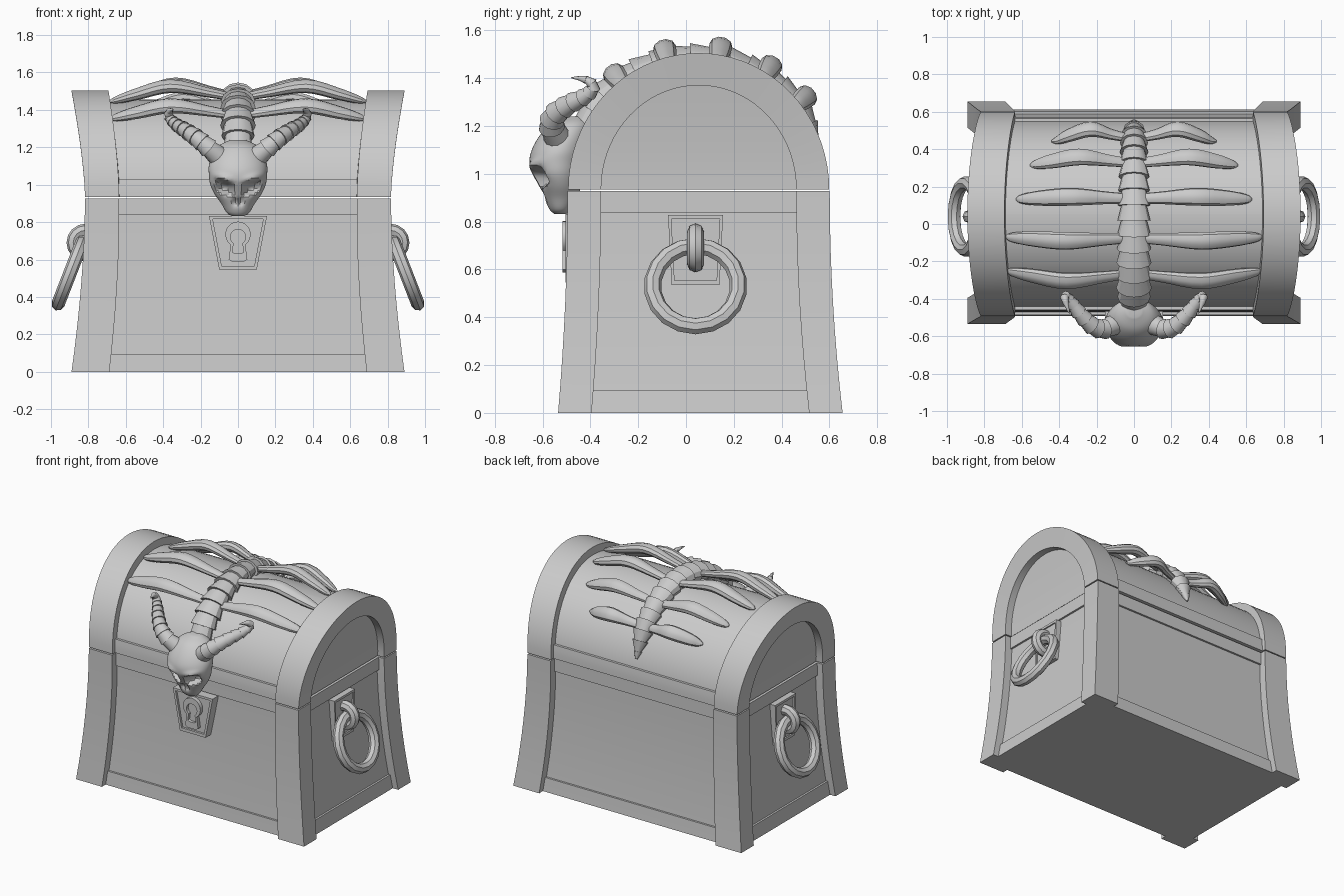
import bpy, bmesh
from math import sin, cos, pi, radians, exp, sqrt
from mathutils import Vector

if "Cube" in bpy.data.objects:
    bpy.data.objects.remove(bpy.data.objects["Cube"])


def loft(name, rings, closed=True):
    """Skin equal-length point rings, cap both ends, smooth by angle."""
    bm = bmesh.new()
    vs = [[bm.verts.new(p) for p in r] for r in rings]
    n = len(rings[0])
    for a, b in zip(vs, vs[1:]):
        for i in range(n):
            j = (i + 1) % n
            bm.faces.new((a[i], a[j], b[j], b[i]))
    bm.faces.new(vs[0])
    bm.faces.new(vs[-1])
    bmesh.ops.recalc_face_normals(bm, faces=bm.faces)
    me = bpy.data.meshes.new(name)
    bm.to_mesh(me)
    bm.free()
    ob = bpy.data.objects.new(name, me)
    bpy.context.collection.objects.link(ob)
    smooth(ob)
    return ob


def smooth(ob):
    bpy.ops.object.select_all(action='DESELECT')
    ob.select_set(True)
    bpy.context.view_layer.objects.active = ob
    bpy.ops.object.shade_smooth_by_angle(angle=radians(32))


def box_loft(name, levels):
    """levels: (z, x0, x1, y0, y1)"""
    return loft(name, [[(x0, y0, z), (x1, y0, z), (x1, y1, z), (x0, y1, z)]
                       for z, x0, x1, y0, y1 in levels])


def spline(pts, u):
    """Catmull-Rom through tuples of any size, u in 0..1."""
    n = len(pts) - 1
    k = min(int(u * n), n - 1)
    t = u * n - k
    p0, p1, p2, p3 = (pts[min(max(k + d, 0), n)] for d in (-1, 0, 1, 2))
    return [b + .5 * t * (c - a + t * (2 * a - 5 * b + 4 * c - d + t * (3 * (b - c) + d - a)))
            for a, b, c, d in zip(p0, p1, p2, p3)]


def sweep(name, path, up, n=12):
    """path: (x, y, z, side radius, up radius)"""
    pts = [Vector(p[:3]) for p in path]
    up, rings = Vector(up), []
    for i, p in enumerate(pts):
        t = (pts[min(i + 2, len(pts) - 1)] - pts[max(i - 2, 0)]).normalized()
        side = t.cross(up).normalized()
        up = side.cross(t)
        rings.append([p + side * path[i][3] * cos(a) + up * path[i][4] * sin(a)
                      for a in (2 * pi * k / n for k in range(n))])
    return loft(name, rings)


def stepped(path, count, wide=1.1, narrow=.86):
    """Sample a path as overlapping flared segments."""
    out = []
    for i in range(count + 1):
        x, y, z, a, b = spline(path, i / count)
        if i:
            out.append((x, y, z, a * narrow, b * narrow))
        if i < count:
            out.append((x, y, z, a * wide, b * wide))
    return out


# ---- chest body: flared core, rim strips and corner posts
TOP = .927
def hx(z): return .818 + .072 * (1 - z / .93) ** 1.8
def hy(z): return .548 + .047 * (1 - z / .93) ** 2
def cy(z): return .053 + .007 * (1 - z / .93) ** 2

def inset_body(name, z0, z1, d, n=8):
    lv = []
    for i in range(n + 1):
        z = z0 + (z1 - z0) * i / n
        x, y, c = hx(z) - d, hy(z) - d, cy(z)
        lv.append((z, -x, x, c - y, c + y))
    return box_loft(name, lv)

inset_body("body_core", .005, TOP - .004, .056)
inset_body("base_strip", 0, .095, .042, 3)
inset_body("body_top_strip", .838, TOP, .042, 2)
for sx in (-1, 1):
    for sy in (-1, 1):
        lv = []
        for i in range(9):
            z = TOP * i / 8
            x, y, c = hx(z), hy(z), cy(z)
            w = .182 + .02 * (1 - i / 8)
            lv.append((z, sx * (x - w), sx * x, c + sy * (y - .14), c + sy * y))
        box_loft("corner_post", lv)

# ---- lid: barrel, lower strip and flared end arches
CY, CZ = .053, .935
def lid_x(z): return .818 + .072 * max(0, (z - .93) / .57) ** 1.5

lv = []
for i in range(19):
    a = radians(89.5) * i / 18
    z = CZ + .52 * sin(a)
    x, y = lid_x(z) - .05, .503 * cos(a)
    lv.append((z, -x, x, CY - y, CY + y))
box_loft("lid_barrel", lv)
lv = []
for i in range(4):
    z = CZ + .093 * i / 3
    y = .52 * sqrt(1 - ((z - CZ) / .54) ** 2)
    lv.append((z, -.7, .7, CY - y, CY + y))
box_loft("lid_strip", lv)
for s in (-1, 1):
    rings = []
    for i in range(37):
        a = pi * i / 36
        yo, zo = CY + .546 * cos(a), CZ + .57 * sin(a)
        yi, zi = CY + .408 * cos(a), CZ + .435 * sin(a)
        rings.append([(s * (lid_x(zo) - .182 - .016 * sin(a)), yo, zo), (s * lid_x(zo), yo, zo),
                      (s * lid_x(zi), yi, zi), (s * (lid_x(zi) - .19), yi, zi)])
    loft("lid_end_arch", rings)


# ---- lock and handle hardware
def plate(name, outline, centre, scale, d0, d1, d2, place):
    """Outline slab with a recessed inner panel."""
    def ring(k, d):
        return [place(centre[0] + (u - centre[0]) * k, centre[1] + (v - centre[1]) * k, d)
                for u, v in outline]
    return loft(name, [ring(1, d0), ring(1, d1), ring(scale, d1), ring(scale, d2)])

def front(u, v, d): return (u, d, v)

plate("lock_plate", [(-.155, .832), (.155, .832), (.1, .545), (-.1, .545)], (0, .71), .87,
      -.43, -.505, -.49, front)
keyhole = [(.068 * sin(a), .735 + .068 * cos(a))
           for a in (radians(-145 + 290 * k / 16) for k in range(17))]
keyhole += [(.05, .6), (.03, .588), (-.03, .588), (-.05, .6)]
plate("keyhole_plate", keyhole, (0, .7), .6, -.48, -.517, -.497, front)

for s in (-1, 1):
    plate("handle_plate", [(-.115, .827), (.115, .827), (.1, .535), (-.1, .535)], (0, .69), .88,
          .74, .805, .795, lambda u, v, d: (s * d, .04 + u, v))
    bpy.ops.mesh.primitive_torus_add(major_segments=16, minor_segments=8, major_radius=.066,
        minor_radius=.036, location=(s * .815, .04, .69), rotation=(pi / 2, 0, 0))
    bpy.context.object.name = "handle_loop"
    smooth(bpy.context.object)
    bpy.ops.mesh.primitive_torus_add(major_segments=18, minor_segments=8, major_radius=.18,
        minor_radius=.036, location=(s * .897, .04, .53), rotation=(0, s * 1.2, 0))
    bpy.context.object.name = "handle_ring"
    smooth(bpy.context.object)

# ---- skull: (z, half width, front y, back y), then sockets pressed in
prof = [(.832, .03, -.55, -.5), (.85, .06, -.57, -.48), (.9, .09, -.595, -.45),
        (.95, .125, -.615, -.44), (1.0, .148, -.642, -.43), (1.05, .155, -.655, -.42),
        (1.1, .156, -.645, -.41), (1.16, .138, -.612, -.4), (1.21, .1, -.565, -.4),
        (1.24, .04, -.5, -.43)]
rings = []
for i in range(41):
    z, w, yf, yb = spline(prof, i / 40)
    ring = []
    for k in range(48):
        a = 2 * pi * k / 48
        x, y = w * cos(a), (yf + yb) / 2 + (yb - yf) / 2 * sin(a)
        if y < (yf + yb) / 2:
            ax = abs(x)
            ze = z - (.985 + .3 * (ax - .07))
            y += .075 * exp(-((ax - .072) / .04) ** 4 - (ze / .03) ** 4)
            y -= .014 * exp(-((ax - .08) / .05) ** 2 - ((ze - .05) / .018) ** 2)
            y += .03 * exp(-((ax - .014) / .012) ** 2 - ((z - .91) / .02) ** 2)
        ring.append((x, y, z))
    rings.append(ring)
loft("skull", rings)

# ---- curled, ringed horns
for s in (-1, 1):
    horn = [(.08, -.52, 1.13, .052, .052), (.15, -.56, 1.19, .052, .052),
            (.215, -.55, 1.245, .048, .048), (.28, -.49, 1.29, .042, .042),
            (.335, -.42, 1.325, .034, .034), (.37, -.385, 1.365, .025, .025),
            (.365, -.42, 1.395, .016, .016), (.345, -.48, 1.402, .002, .002)]
    sweep("horn", stepped([(s * p[0],) + p[1:] for p in horn], 13, 1.07, .9), (0, 0, 1))

# ---- spine of overlapping vertebrae
def arch(x, deg, off):
    a = radians(deg)
    return (x, CY + (.503 + off) * cos(a), CZ + (.52 + off) * sin(a))

spine = [arch(0, d, o) + r for d, o, r in (
    (158, .03, (.06, .05)), (140, .04, (.085, .065)), (118, .03, (.085, .065)),
    (96, .025, (.08, .062)), (74, .025, (.076, .06)), (52, .025, (.07, .058)),
    (34, .025, (.06, .05)), (17, .02, (.008, .008)))]
sweep("spine", stepped(spine, 18), (0, -1, .4))

# ---- five pairs of bent ribs
for deg, reach in ((40, .44), (59, .555), (81, .63), (104, .685), (127, .68)):
    for s in (-1, 1):
        k = reach / .68
        rib = [arch(s * x, deg, o) + (r * 1.15, r * .85) for x, o, r in (
            (.04, .03, .024), (.16 * (.4 + .6 * k), .055, .03), (.36 * k, .09, .042),
            (.54 * k, .045, .036), (reach - .03, .012, .022), (reach, .005, .006))]
        a = radians(deg)
        sweep("rib", [spline(rib, i / 20) for i in range(21)], (0, cos(a), sin(a)), 10)
